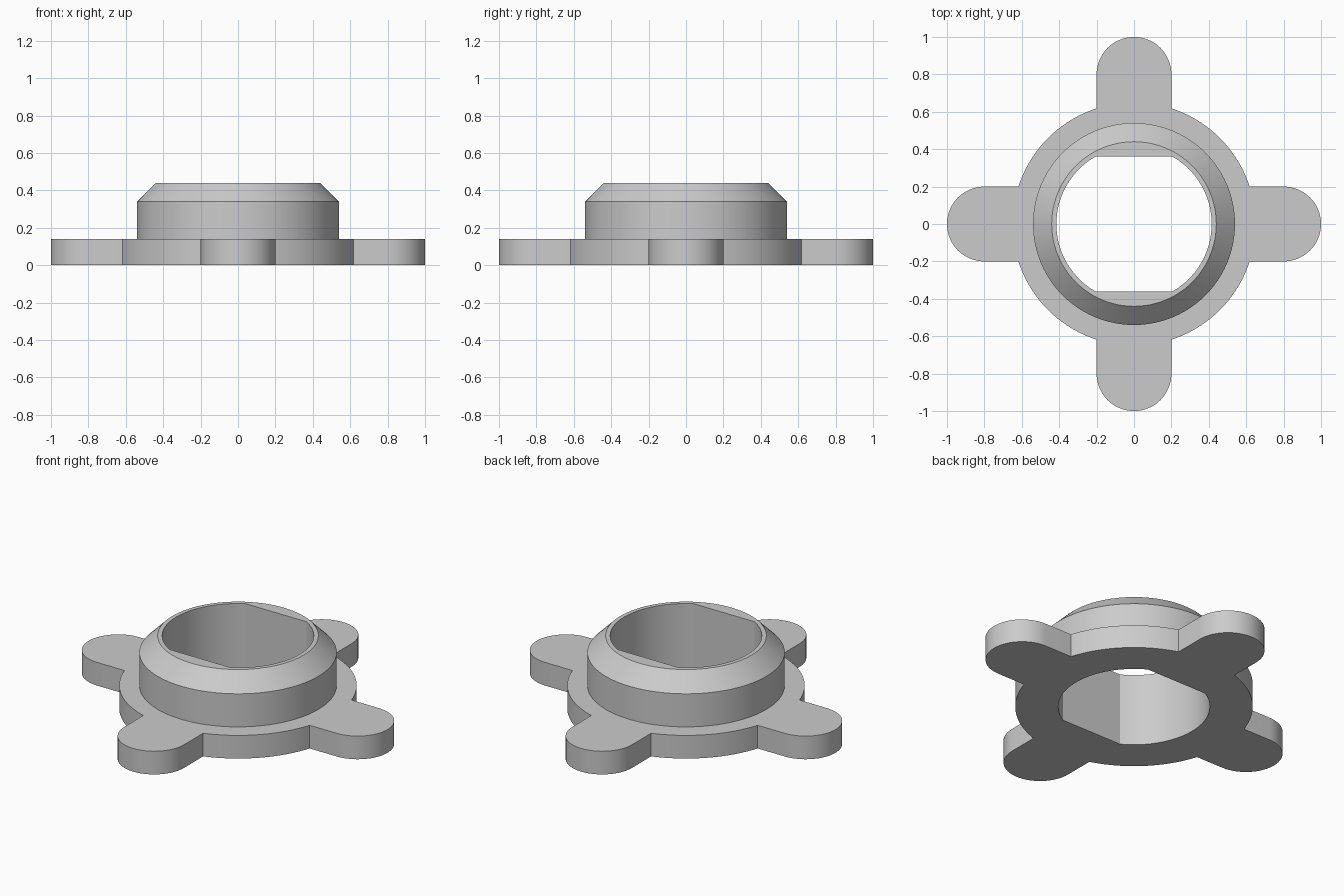
import bpy, bmesh
from math import radians, degrees, cos, sin, asin, pi

cube = bpy.data.objects.get("Cube")
if cube:
    bpy.data.objects.remove(cube, do_unlink=True)

PLATE_R, LUG_R, LUG_X = 0.65, 0.2, 0.8
PLATE_TOP, COLLAR_TOP, TOP = 0.14, 0.34, 0.44
COLLAR_R, RIM_R = 0.54, 0.44
BORE_R, FLAT_Y = 0.415, 0.362


def arc(radius, start, end, steps, cx=0.0):
    """Points along an arc, both ends included."""
    angles = [start + (end - start) * i / steps for i in range(steps + 1)]
    return [(cx + radius * cos(a), radius * sin(a)) for a in angles]


def plate_outline():
    """Round flange with four round-ended lugs."""
    root = asin(LUG_R / PLATE_R)
    quarter = arc(LUG_R, -pi / 2, pi / 2, 32, LUG_X)
    quarter += arc(PLATE_R, root, pi / 2 - root, 24)
    points = []
    for k in range(4):
        c, s = cos(k * pi / 2), sin(k * pi / 2)
        points += [(c * x - s * y, s * x + c * y) for x, y in quarter]
    return points


def bore_outline():
    """Round bore with a flat at front and back."""
    a = asin(FLAT_Y / BORE_R)
    return arc(BORE_R, -a, a, 40) + arc(BORE_R, pi - a, pi + a, 40)


bm = bmesh.new()


def loop(points, z):
    verts = [bm.verts.new((x, y, z)) for x, y in points]
    for i, v in enumerate(verts):
        bm.edges.new((verts[i - 1], v))
    return verts


def wall(a, b):
    for i in range(len(a)):
        bm.faces.new((a[i - 1], a[i], b[i], b[i - 1]))


def flat_ring(a, b):
    edges = [bm.edges.get((r[i - 1], r[i])) for r in (a, b) for i in range(len(r))]
    bmesh.ops.triangle_fill(bm, edges=edges, use_beauty=True)


circle = lambda r: arc(r, 0, 2 * pi, 96)[:-1]
plate_low, plate_high = loop(plate_outline(), 0), loop(plate_outline(), PLATE_TOP)
bore_low, bore_high = loop(bore_outline(), 0), loop(bore_outline(), TOP)
collar_low = loop(circle(COLLAR_R), PLATE_TOP)
collar_high = loop(circle(COLLAR_R), COLLAR_TOP)
rim = loop(circle(RIM_R), TOP)

# Outer walls, chamfer and bore
wall(plate_low, plate_high)
wall(collar_low, collar_high)
wall(collar_high, rim)
wall(bore_low, bore_high)
# Underside, flange top and rim
flat_ring(plate_low, bore_low)
flat_ring(plate_high, collar_low)
flat_ring(rim, bore_high)
bmesh.ops.recalc_face_normals(bm, faces=bm.faces)

mesh = bpy.data.meshes.new("flanged_collar")
bm.to_mesh(mesh)
bm.free()
collar = bpy.data.objects.new("flanged_collar", mesh)
bpy.context.collection.objects.link(collar)

# Plain grey finish
grey = bpy.data.materials.new("plain_grey")
grey.use_nodes = True
color = (0.6, 0.6, 0.6, 1.0)
grey.diffuse_color = color
grey.node_tree.nodes["Principled BSDF"].inputs["Base Color"].default_value = color
mesh.materials.append(grey)

bpy.ops.object.select_all(action="DESELECT")
collar.select_set(True)
bpy.context.view_layer.objects.active = collar
bpy.ops.object.shade_smooth_by_angle(angle=radians(20))
